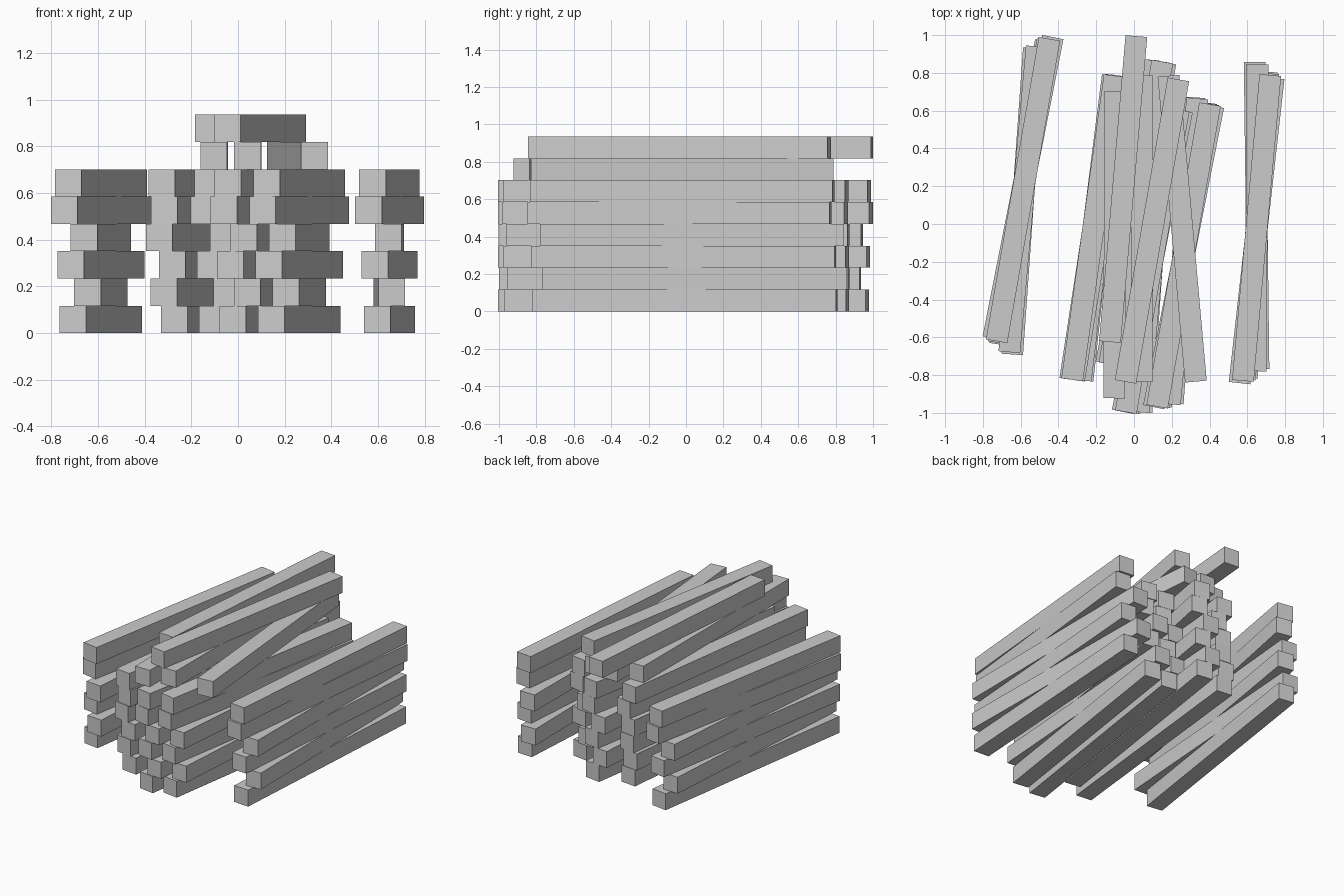
import bpy, math

if "Cube" in bpy.data.objects:
    bpy.data.objects.remove(bpy.data.objects["Cube"])

LENGTH, WIDTH, LAYER = 1.625, 0.115, 0.117


def beam(name, x, y, layer, lean):
    """Square beam along y; lean = how far the far end drifts to +x."""
    bpy.ops.mesh.primitive_cube_add(
        size=1, location=(x, y, (layer + 0.5) * LAYER),
        rotation=(0, 0, -math.asin(lean / LENGTH)))
    ob = bpy.context.object
    ob.name = name
    ob.scale = (WIDTH, LENGTH, LAYER)


# Each lower layer is twisted by its own swing
swings = [0.24, 0.115, 0.26, 0.145, 0.315, 0.28]

# Columns: name, x, y at rest, lean offset from the layer swing
columns = [
    ("left_beam", -0.5875, 0.12, 0.0),
    ("inner_left_beam", 0.01, 0.06, 0.0),
    ("center_beam", 0.097, -0.185, 0.0),
    ("inner_right_beam", 0.2625, -0.14, 0.0),
    ("right_beam", 0.649, 0.045, -0.135),
]
for i, s in enumerate(swings):
    for name, x, y, off in columns:
        beam(f"{name}_{i}", x, y - x * (s - 0.115) / LENGTH, i, s + off)

# Loosely laid column between the left and centre stacks
loose = [(-0.185, 0.175), (-0.215, 0.205), (-0.185, 0.195),
         (-0.215, 0.245), (-0.187, 0.26), (-0.215, 0.225)]
for i, (x, lean) in enumerate(loose):
    beam(f"loose_beam_{i}", x, -0.02, i, lean)

# Upper beams on the middle of the pile
for i, (x, y, layer, lean) in enumerate([
        (-0.1025, -0.11, 6, 0.003), (0.0425, -0.025, 6, 0.003),
        (0.255, -0.025, 6, -0.145),
        (-0.0575, 0.185, 7, 0.14), (0.095, -0.035, 7, 0.28)]):
    beam(f"top_beam_{i}", x, y, layer, lean)
